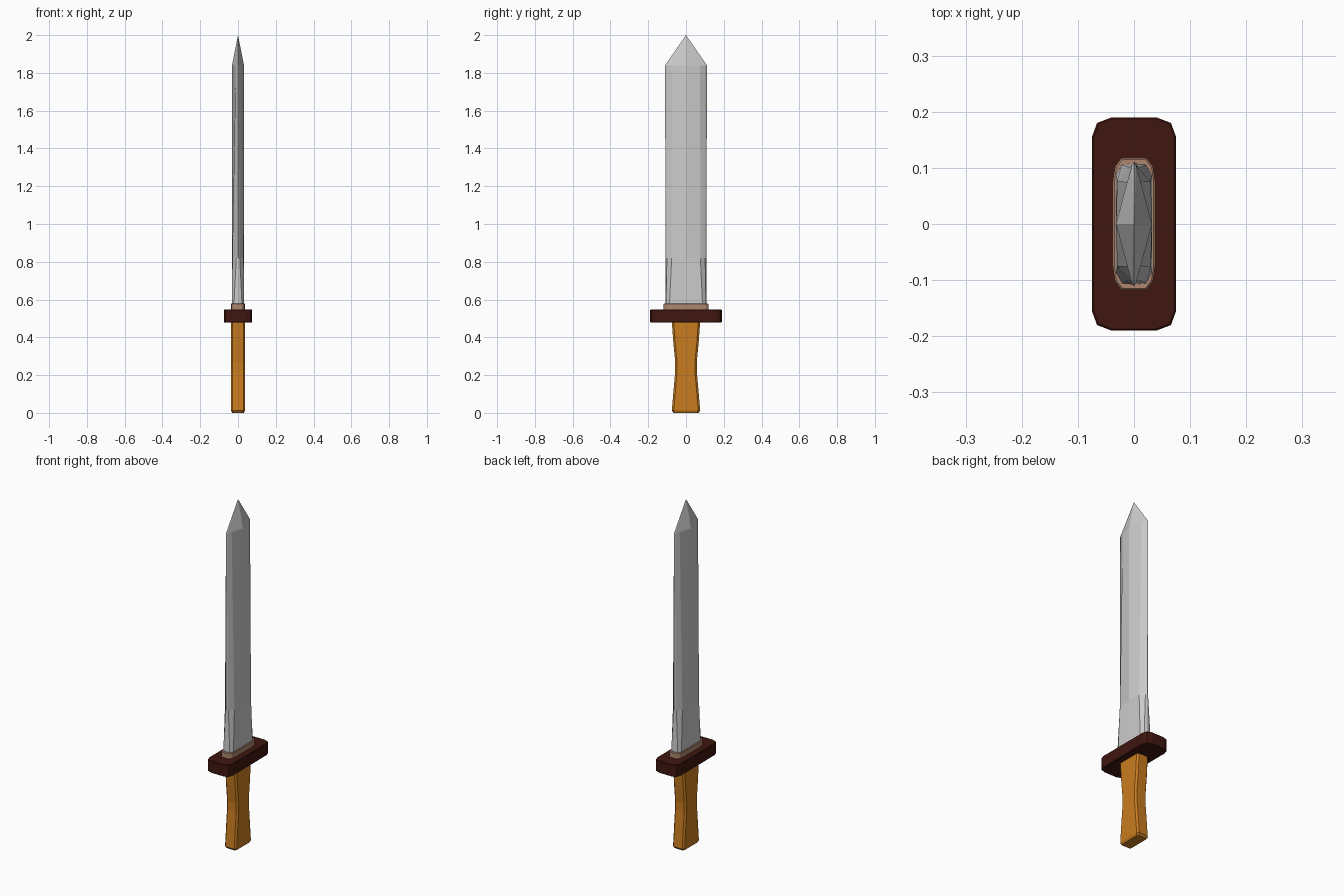
import bpy, bmesh

if "Cube" in bpy.data.objects:
    bpy.data.objects.remove(bpy.data.objects["Cube"])


def material(name, color):
    m = bpy.data.materials.new(name)
    m.diffuse_color = (*color, 1)
    m.use_nodes = True
    m.node_tree.nodes["Principled BSDF"].inputs["Base Color"].default_value = m.diffuse_color
    return m


def ring(quarter):
    """Mirror a quarter outline, listed from the x side to the y side, into a closed loop."""
    pts = list(quarter)
    pts += [(-x, y) for x, y in reversed(quarter)]
    pts += [(-x, -y) for x, y in quarter]
    pts += [(x, -y) for x, y in reversed(quarter)]
    out = []
    for p in pts:
        if not out or p != out[-1]:
            out.append(p)
    if out[0] == out[-1]:
        out.pop()
    return [(x + 0.0, y + 0.0) for x, y in out]


def loft(name, levels, mat=None, tip=None, bevel=0):
    """Skin quarter outlines stacked in z, closing with a cap or a point."""
    bm = bmesh.new()
    rows = [[bm.verts.new((x, y, z)) for x, y in ring(q)] for z, q in levels]
    n = len(rows[0])
    for a, b in zip(rows, rows[1:]):
        for i in range(n):
            j = (i + 1) % n
            bm.faces.new((a[i], a[j], b[j], b[i]))
    bm.faces.new(rows[0][::-1])
    if tip is None:
        bm.faces.new(rows[-1])
    else:
        top = bm.verts.new((0, 0, tip))
        for i in range(n):
            bm.faces.new((rows[-1][i], rows[-1][(i + 1) % n], top))
    bmesh.ops.recalc_face_normals(bm, faces=bm.faces)
    me = bpy.data.meshes.new(name)
    bm.to_mesh(me)
    bm.free()
    ob = bpy.data.objects.new(name, me)
    bpy.context.collection.objects.link(ob)
    if mat:
        me.materials.append(mat)
    if bevel:
        mod = ob.modifiers.new("Bevel", "BEVEL")
        mod.width = bevel
        mod.segments = 1
        mod.limit_method = 'ANGLE'
        mod.angle_limit = 0.9
    return ob


orange = material("grip_wood", (0.58, 0.20, 0.014))
dark = material("guard_brown", (0.05, 0.008, 0.005))
tan = material("collar_tan", (0.43, 0.24, 0.16))

# Blade: broad flat base, narrow bevelled edges, ridged towards the tip
loft("blade", [
    (0.56, [(0.032, 0), (0.032, 0.088), (0.022, 0.106), (0, 0.108)]),
    (0.82, [(0.032, 0), (0.030, 0.076), (0.009, 0.101), (0, 0.108)]),
    (1.84, [(0.032, 0), (0.012, 0.075), (0.004, 0.104), (0, 0.111)]),
], tip=2.0)

# Collar around the blade root
loft("collar", [(z, [(0.038, 0.075), (0.034, 0.102), (0.022, 0.118)])
                for z in (0.54, 0.58)], tan, bevel=0.003)

# Crossguard with chamfered corners
loft("guard", [(z, [(0.075, 0.155), (0.066, 0.18), (0.04, 0.19)])
               for z in (0.478, 0.548)], dark, bevel=0.003)


# Waisted grip
def grip_outline(y):
    return [(0.037, y - 0.01), (0.028, y)]


loft("grip", [(0.0, [(0.031, 0.058), (0.024, 0.066)]),
              (0.012, grip_outline(0.075)),
              (0.12, grip_outline(0.066)),
              (0.22, grip_outline(0.057)),
              (0.27, grip_outline(0.057)),
              (0.37, grip_outline(0.067)),
              (0.485, grip_outline(0.075))], orange)
